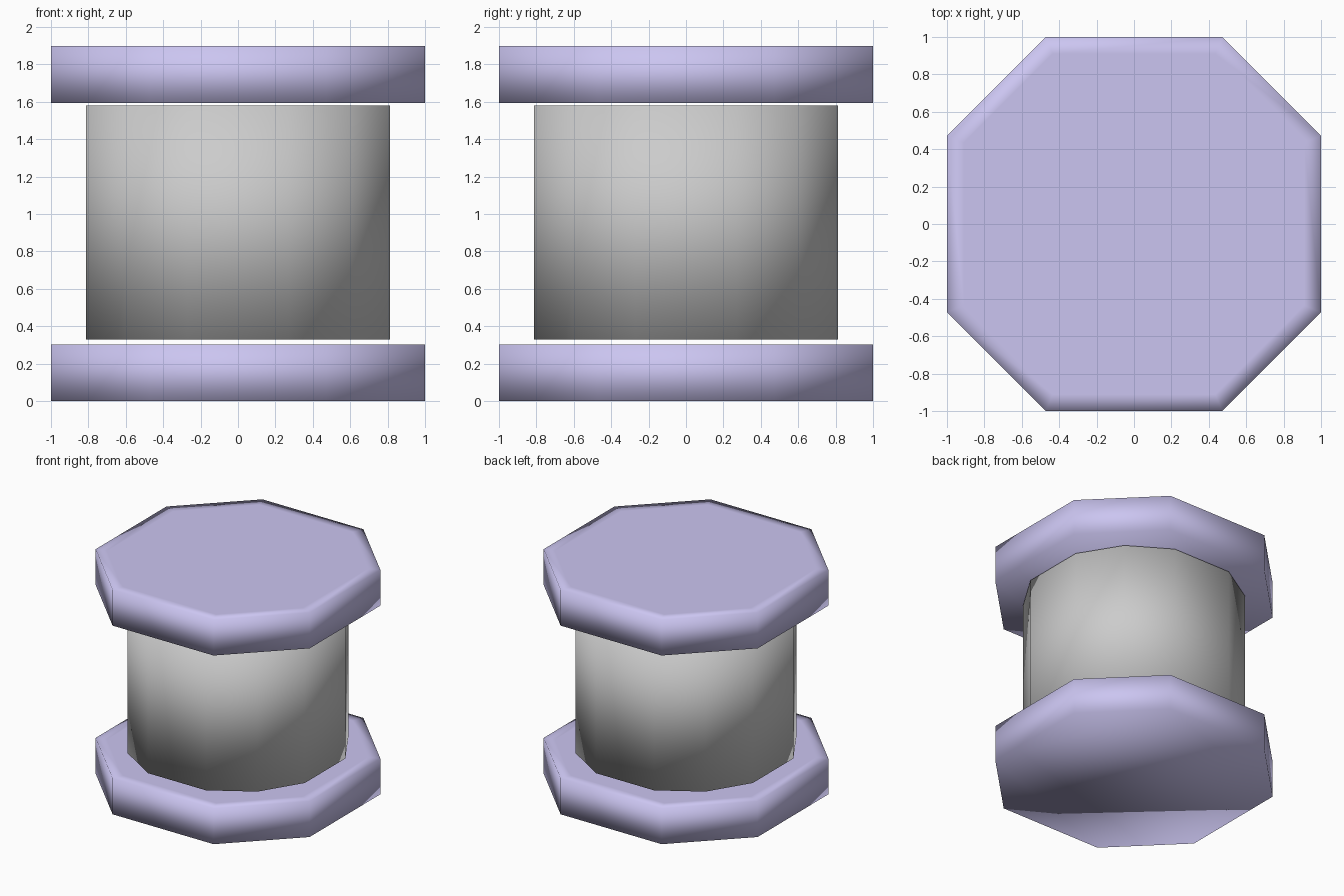
import bpy
import bmesh

if "Cube" in bpy.data.objects:
    bpy.data.objects.remove(bpy.data.objects["Cube"])

purple = bpy.data.materials.new("purple")
purple.diffuse_color = (0.6, 0.56, 0.88, 1.0)
purple.use_nodes = True
purple.node_tree.nodes["Principled BSDF"].inputs["Base Color"].default_value = purple.diffuse_color


def quarter_turns(points):
    """Repeat the points of one quarter four times around the z axis."""
    ring = []
    for _ in range(4):
        ring += points
        points = [(-y, x) for x, y in points]
    return ring


def prism(name, outline, z0, z1, inset=0.0, material=None):
    """Smooth-shaded capped prism, optionally with an inset loop on its top."""
    bm = bmesh.new()
    low = [bm.verts.new((x, y, z0)) for x, y in outline]
    high = [bm.verts.new((x, y, z1)) for x, y in outline]
    n = len(outline)
    bm.faces.new(low[::-1])
    top = bm.faces.new(high)
    for i in range(n):
        j = (i + 1) % n
        bm.faces.new((low[i], low[j], high[j], high[i]))
    bm.normal_update()
    if inset:
        bmesh.ops.inset_region(bm, faces=[top], thickness=inset, use_even_offset=True)
    for f in bm.faces:
        f.smooth = True
    mesh = bpy.data.meshes.new(name)
    bm.to_mesh(mesh)
    bm.free()
    if material:
        mesh.materials.append(material)
    obj = bpy.data.objects.new(name, mesh)
    bpy.context.collection.objects.link(obj)
    return obj


# Octagonal end plates
octagon = quarter_turns([(1.0, -0.472), (1.0, 0.472)])
prism("bottom_plate", octagon, 0.0, 0.303, 0.09, purple)
prism("top_plate", octagon, 1.594, 1.897, 0.09, purple)

# Twelve-sided middle drum, floating between the plates
drum = quarter_turns([(0.814, -0.271), (0.814, 0.271), (0.607, 0.607)])
prism("drum", drum, 0.33, 1.58)
